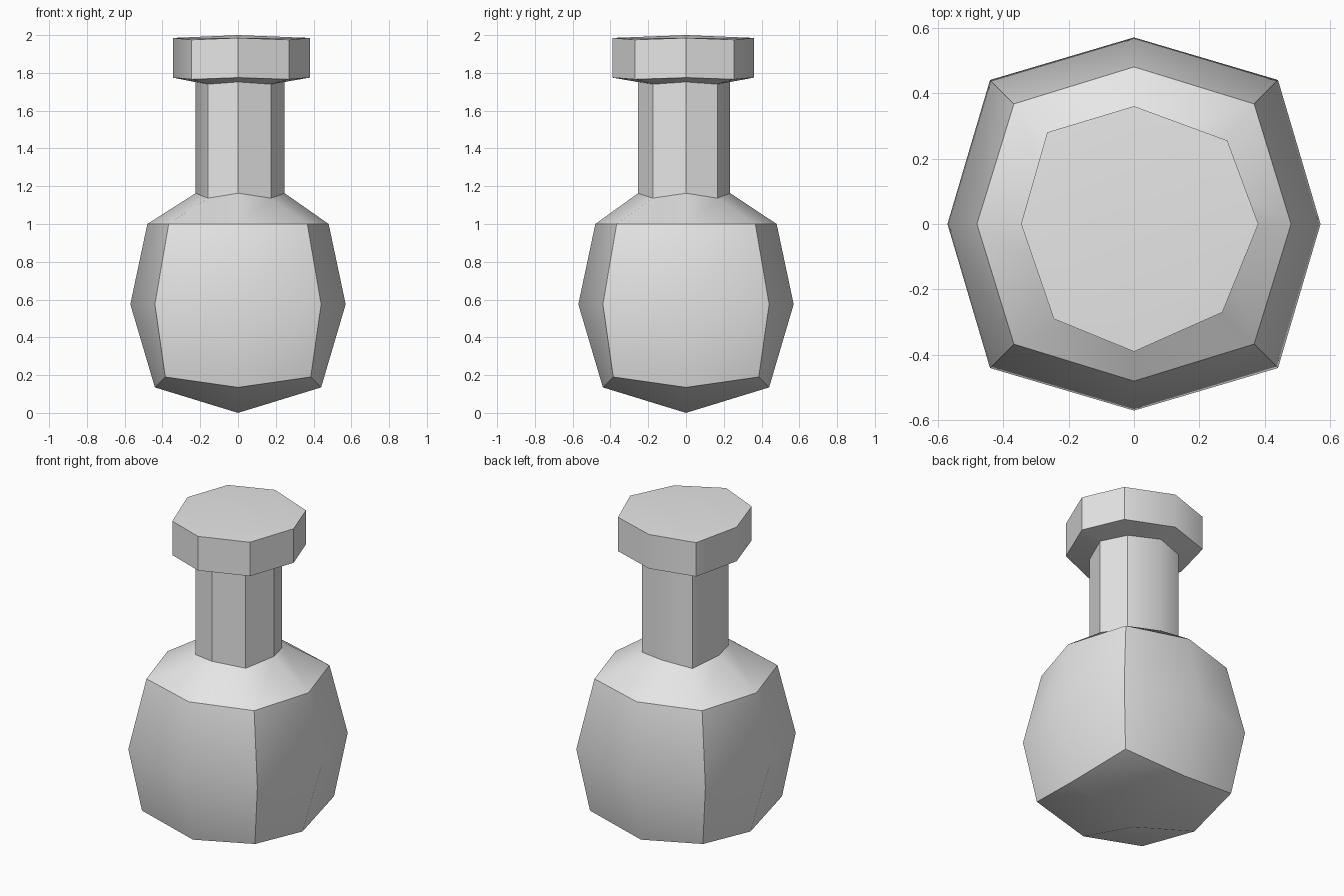
import bpy, bmesh, math

cube = bpy.data.objects.get("Cube")
if cube:
    bpy.data.objects.remove(cube, do_unlink=True)

# Slightly uneven octagon shared by the neck and the cap
CAP = [(0.38, 0), (0.285, 0.255), (0, 0.36), (-0.265, 0.28),
       (-0.345, 0), (-0.245, -0.29), (0, -0.39), (0.27, -0.27)]


def body_ring(axis, diagonal):
    """Octagon outline from its on-axis reach and its corner coordinate."""
    r = (axis, diagonal * math.sqrt(2))
    return [(r[i % 2] * math.cos(i * math.pi / 4),
             r[i % 2] * math.sin(i * math.pi / 4)) for i in range(8)]


def cap_ring(scale):
    return [(x * scale, y * scale) for x, y in CAP]


# Each ring: outline, height on the axes, height at the corners
rings = [
    (body_ring(0.44, 0.385), 0.135, 0.19),   # lower rim of the bulb
    (body_ring(0.57, 0.44), 0.575, 0.575),   # widest part
    (body_ring(0.48, 0.367), 1.0, 1.0),      # shoulder
    (cap_ring(0.65), 1.163, 1.137),          # neck base
    (cap_ring(0.65), 1.752, 1.74),           # neck top
    (cap_ring(1.0), 1.775, 1.766),           # cap underside
    (cap_ring(1.0), 1.985, 1.975),           # cap top rim
]

bm = bmesh.new()
loops = [[bm.verts.new((x, y, zs[i % 2])) for i, (x, y) in enumerate(outline)]
         for outline, *zs in rings]

# Side walls
for low, high in zip(loops, loops[1:]):
    for i in range(8):
        j = (i + 1) % 8
        bm.faces.new((low[i], low[j], high[j], high[i]))

# Four quads meeting at a centre point close each end
for loop, z in ((loops[0], 0), (loops[-1], 2)):
    centre = bm.verts.new((0, 0, z))
    for i in range(0, 8, 2):
        bm.faces.new((loop[i], loop[i + 1], loop[(i + 2) % 8], centre))
bmesh.ops.recalc_face_normals(bm, faces=bm.faces)

mesh = bpy.data.meshes.new("bottle")
bm.to_mesh(mesh)
bm.free()
bottle = bpy.data.objects.new("bottle", mesh)
bpy.context.collection.objects.link(bottle)

# Plain grey
grey = bpy.data.materials.new("light_grey")
grey.use_nodes = True
colour = (0.8, 0.8, 0.8, 1)
grey.diffuse_color = colour
grey.node_tree.nodes["Principled BSDF"].inputs["Base Color"].default_value = colour
mesh.materials.append(grey)

# Soft panels with crisp outlines
bpy.ops.object.select_all(action="DESELECT")
bottle.select_set(True)
bpy.context.view_layer.objects.active = bottle
bpy.ops.object.shade_smooth_by_angle(angle=math.radians(38))
